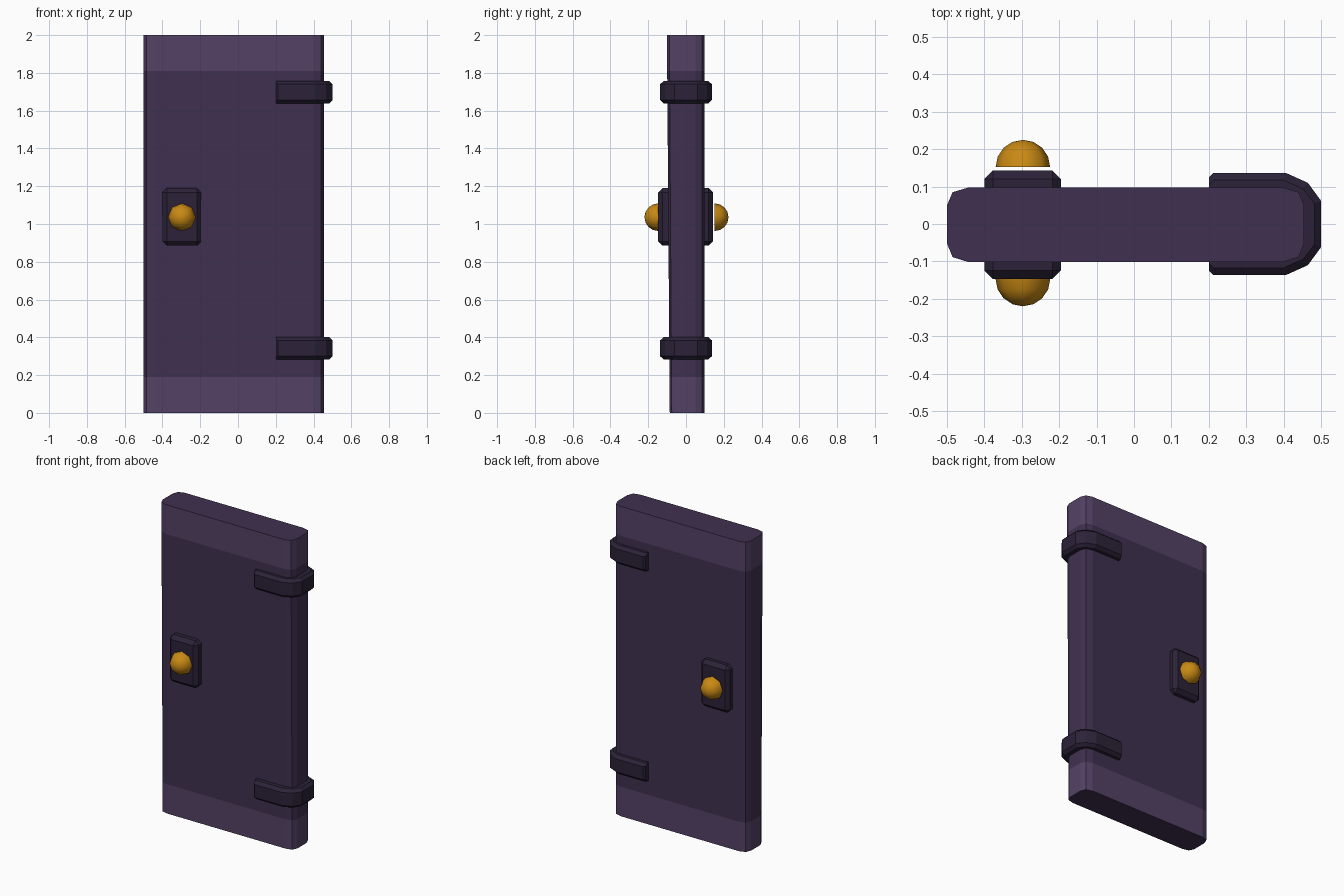
import bpy, bmesh, math
from mathutils import Matrix

if "Cube" in bpy.data.objects:
    bpy.data.objects.remove(bpy.data.objects["Cube"])


def material(name, rgb):
    m = bpy.data.materials.new(name)
    m.diffuse_color = (*rgb, 1)
    m.use_nodes = True
    m.node_tree.nodes["Principled BSDF"].inputs["Base Color"].default_value = m.diffuse_color
    return m


PANEL = material("dark_purple", (0.051, 0.030, 0.080))
BAND = material("light_purple", (0.088, 0.054, 0.133))
IRON = material("iron", (0.025, 0.016, 0.040))
GOLD = material("gold", (0.58, 0.25, 0.007))


def finish(bm, name, *mats):
    bmesh.ops.recalc_face_normals(bm, faces=bm.faces)
    me = bpy.data.meshes.new(name)
    bm.to_mesh(me)
    bm.free()
    ob = bpy.data.objects.new(name, me)
    bpy.context.collection.objects.link(ob)
    for m in mats:
        me.materials.append(m)
    return ob


def loft(levels):
    """Skin a stack of equal-length rings and cap both ends."""
    bm = bmesh.new()
    rings = [[bm.verts.new(p) for p in ring] for ring in levels]
    n = len(rings[0])
    for k, (a, b) in enumerate(zip(rings, rings[1:])):
        for i in range(n):
            j = (i + 1) % n
            f = bm.faces.new((a[i], a[j], b[j], b[i]))
            f.material_index = k % 2
    bm.faces.new(rings[0][::-1]).material_index = 1
    bm.faces.new(rings[-1]).material_index = 1
    return bm


def mirrored(half):
    """Complete a closed outline from its +y half."""
    return half + [(x, -y) for x, y in reversed(half)]


# Door leaf: rounded slab, lighter bands at both ends, front leaning slightly
outline = mirrored([(-0.5, 0.05), (-0.485, 0.085), (-0.445, 0.097),
                    (0.40, 0.097), (0.44, 0.085), (0.455, 0.05)])
levels = []
for z in (0, 0.19, 1.81, 2):
    front = (0.086 + 0.0075 * z) / 0.097
    levels.append([(x, y * front if y < 0 else y, z) for x, y in outline])
finish(loft(levels), "door_leaf", BAND, PANEL)

# Hinge straps wrapped around the right edge
strap = mirrored([(0.2, 0.125), (0.212, 0.137), (0.405, 0.137),
                  (0.465, 0.11), (0.5, 0.062)])
inner = mirrored([(0.2, 0.105), (0.212, 0.117), (0.40, 0.117),
                  (0.452, 0.094), (0.482, 0.055)])
for name, z in (("lower_hinge", 0.342), ("upper_hinge", 1.698)):
    rows = ((inner, -0.06), (strap, -0.042), (strap, 0.042), (inner, 0.06))
    finish(loft([[(x, y, z + dz) for x, y in ring] for ring, dz in rows]),
           name, IRON, IRON)

# Lock plate running through the door
bm = bmesh.new()
bmesh.ops.create_cube(bm, size=1, matrix=Matrix.Translation((-0.2975, -0.002, 1.0375))
                      @ Matrix.Diagonal((0.205, 0.29, 0.305, 1)))
bmesh.ops.bevel(bm, geom=bm.edges[:], offset=0.023, segments=1, affect='EDGES')
finish(bm, "lock_plate", IRON)

# Half-round knobs on both faces
for name, y, side in (("front_knob", -0.147, -1), ("back_knob", 0.152, 1)):
    bm = bmesh.new()
    bmesh.ops.create_uvsphere(bm, u_segments=8, v_segments=8, radius=0.073)
    bmesh.ops.delete(bm, geom=[v for v in bm.verts if v.co.z < -0.001], context='VERTS')
    bmesh.ops.holes_fill(bm, edges=[e for e in bm.edges if e.is_boundary], sides=0)
    bmesh.ops.transform(bm, verts=bm.verts, matrix=Matrix.Translation((-0.297, y, 1.036))
                        @ Matrix.Rotation(-side * math.pi / 2, 4, 'X'))
    ob = finish(bm, name, GOLD)
    bpy.ops.object.select_all(action='DESELECT')
    ob.select_set(True)
    bpy.context.view_layer.objects.active = ob
    bpy.ops.object.shade_smooth_by_angle(angle=math.radians(50))
